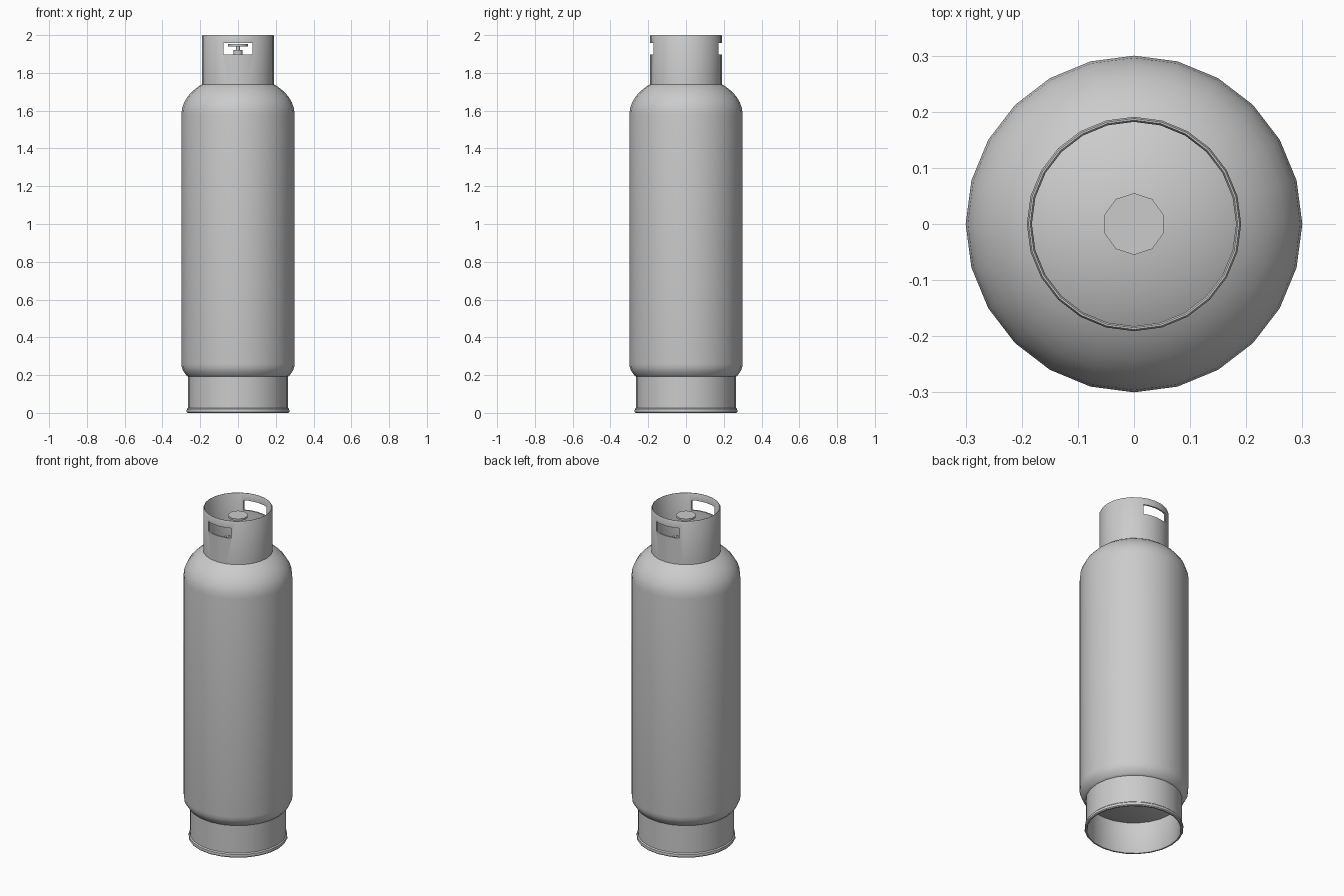
import bpy, bmesh, math

if "Cube" in bpy.data.objects:
    bpy.data.objects.remove(bpy.data.objects["Cube"])

grey = bpy.data.materials.new("painted grey steel")
grey.diffuse_color = (0.6, 0.6, 0.6, 1)
grey.use_nodes = True
grey.node_tree.nodes["Principled BSDF"].inputs["Base Color"].default_value = grey.diffuse_color


def smooth(obj):
    bpy.ops.object.select_all(action='DESELECT')
    obj.select_set(True)
    bpy.context.view_layer.objects.active = obj
    bpy.ops.object.shade_smooth_by_angle(angle=math.radians(40))


def lathe(name, profile, sides, closed=False, start=0.0):
    """Revolve (radius, z) points about z; radius 0 becomes one pole vertex."""
    bm = bmesh.new()
    rings = []
    for r, z in profile:
        if r == 0:
            rings.append([bm.verts.new((0, 0, z))] * sides)
        else:
            angles = [start + 2 * math.pi * i / sides for i in range(sides)]
            rings.append([bm.verts.new((r * math.cos(a), r * math.sin(a), z)) for a in angles])
    pairs = list(zip(rings, rings[1:]))
    if closed:
        pairs.append((rings[-1], rings[0]))
    for a, b in pairs:
        for i in range(sides):
            j = (i + 1) % sides
            bm.faces.new(list(dict.fromkeys((a[i], a[j], b[j], b[i]))))
    bmesh.ops.recalc_face_normals(bm, faces=bm.faces)
    mesh = bpy.data.meshes.new(name)
    bm.to_mesh(mesh)
    bm.free()
    mesh.materials.append(grey)
    obj = bpy.data.objects.new(name, mesh)
    bpy.context.collection.objects.link(obj)
    smooth(obj)
    return obj


# Tank: flat underside, rounded lower edge, straight wall, elliptical dome
tank = [(0, 0.19), (0.262, 0.19), (0.275, 0.2), (0.29, 0.222), (0.297, 0.238), (0.3, 0.26)]
for i in range(11):
    a = math.pi / 2 * i / 10
    tank.append((0.3 * math.cos(a) if i < 10 else 0, 1.58 + 0.207 * math.sin(a)))
lathe("tank", tank, 24)

# Foot ring, open underneath, with a rolled lip
lathe("foot_ring", [(0.265, 0.205), (0.265, 0.026), (0.271, 0.02), (0.272, 0.005), (0.268, 0),
                    (0.26, 0), (0.256, 0.005), (0.256, 0.205)], 24, closed=True)

# Collar guard with a rounded rim
collar = lathe("collar", [(0.191, 1.725), (0.191, 1.994), (0.188, 2.0), (0.185, 2.0),
                          (0.182, 1.994), (0.182, 1.725)], 24, closed=True)

# Hand holes cut through the front and back of the collar
bpy.ops.mesh.primitive_cube_add(size=1, location=(0, 0, 1.927))
cutter = bpy.context.object
cutter.name = "hand_hole_cutter"
cutter.scale = (0.154, 0.6, 0.06)
cutter.hide_render = True
cutter.data.materials.append(grey)
cut = collar.modifiers.new("hand_holes", 'BOOLEAN')
cut.operation = 'DIFFERENCE'
cut.solver = 'EXACT'
cut.object = cutter
bpy.context.view_layer.objects.active = collar
bpy.ops.object.modifier_apply(modifier=cut.name)
bpy.data.objects.remove(cutter)
smooth(collar)

# Valve body, stem and hand wheel
top = math.pi / 2
lathe("valve_body", [(0, 1.77), (0.025, 1.77), (0.025, 1.92), (0, 1.92)], 10, start=top)
lathe("valve_stem", [(0, 1.915), (0.01, 1.915), (0.01, 1.945), (0, 1.945)], 10, start=top)
lathe("hand_wheel", [(0, 1.941), (0.055, 1.941), (0.055, 1.952), (0, 1.952)], 10, start=top)
